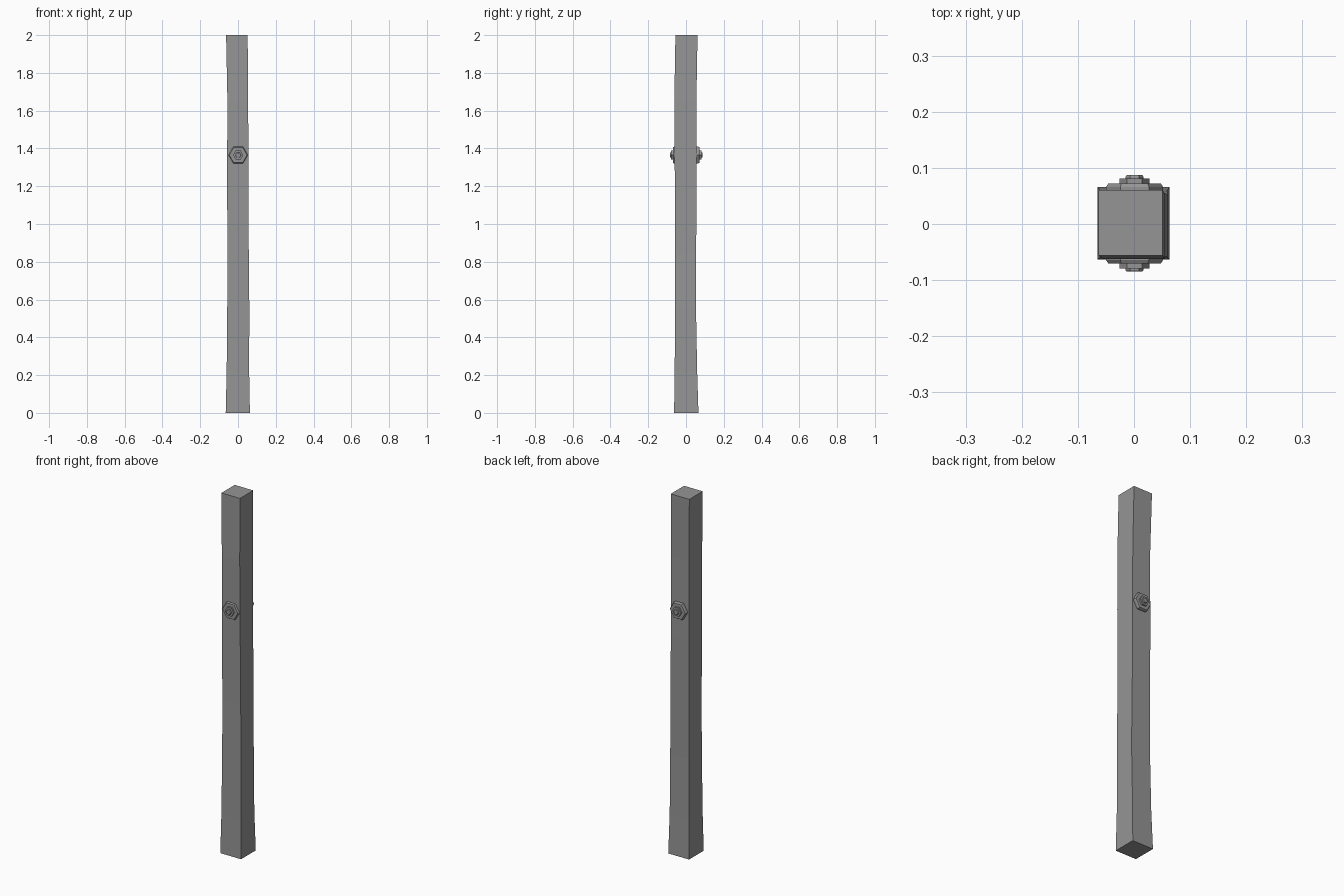
import bpy, bmesh, math

if "Cube" in bpy.data.objects:
    bpy.data.objects.remove(bpy.data.objects["Cube"])

# Dark grey for every part
grey = bpy.data.materials.new("dark_grey")
grey.diffuse_color = (0.3, 0.3, 0.3, 1.0)
grey.use_nodes = True
grey.node_tree.nodes["Principled BSDF"].inputs["Base Color"].default_value = grey.diffuse_color


def make_object(name, bm):
    bmesh.ops.recalc_face_normals(bm, faces=bm.faces)
    mesh = bpy.data.meshes.new(name)
    bm.to_mesh(mesh)
    bm.free()
    mesh.materials.append(grey)
    ob = bpy.data.objects.new(name, mesh)
    bpy.context.collection.objects.link(ob)
    return ob


def loft(bm, rings):
    """Skin a list of equal-length point rings and cap both ends."""
    loops = [[bm.verts.new(p) for p in ring] for ring in rings]
    n = len(loops[0])
    for a, b in zip(loops, loops[1:]):
        for i in range(n):
            j = (i + 1) % n
            bm.faces.new((a[i], a[j], b[j], b[i]))
    bm.faces.new(loops[0])
    bm.faces.new(loops[-1])


# Slightly irregular timber post: z, x min, x max, y min, y max
sections = [
    (0.00, -0.065, 0.063, -0.063, 0.066),
    (0.22, -0.060, 0.059, -0.060, 0.059),
    (0.55, -0.057, 0.060, -0.058, 0.053),
    (0.85, -0.055, 0.057, -0.058, 0.054),
    (1.20, -0.058, 0.055, -0.059, 0.055),
    (1.65, -0.056, 0.054, -0.062, 0.055),
    (2.00, -0.063, 0.051, -0.056, 0.061),
]
bm = bmesh.new()
loft(bm, [[(x0, y0, z), (x1, y0, z), (x1, y1, z), (x0, y1, z)]
          for z, x0, x1, y0, y1 in sections])
make_object("post", bm)

BOLT_X, BOLT_Z = 0.001, 1.365


def bolt_part(name, sides, profile, side):
    """Stack of polygons along y; profile holds (radius, distance from centre)."""
    bm = bmesh.new()
    turn = [2 * math.pi * i / sides for i in range(sides)]
    loft(bm, [[(BOLT_X + r * math.cos(a), side * d, BOLT_Z + r * math.sin(a))
               for a in turn] for r, d in profile])
    make_object(name, bm)


# Hex plate, nut and bolt tip on the front and back faces
for label, side, off in (("front", -1, -0.002), ("back", 1, 0.0)):
    bolt_part(label + "_hex_plate", 6,
              [(0.051, 0.045), (0.051, 0.066 + off), (0.047, 0.072 + off)], side)
    bolt_part(label + "_nut", 6,
              [(0.027, 0.060), (0.027, 0.081 + off)], side)
    bolt_part(label + "_bolt_tip", 6,
              [(0.016, 0.070), (0.016, 0.084 + off), (0.014, 0.087 + off)], side)
